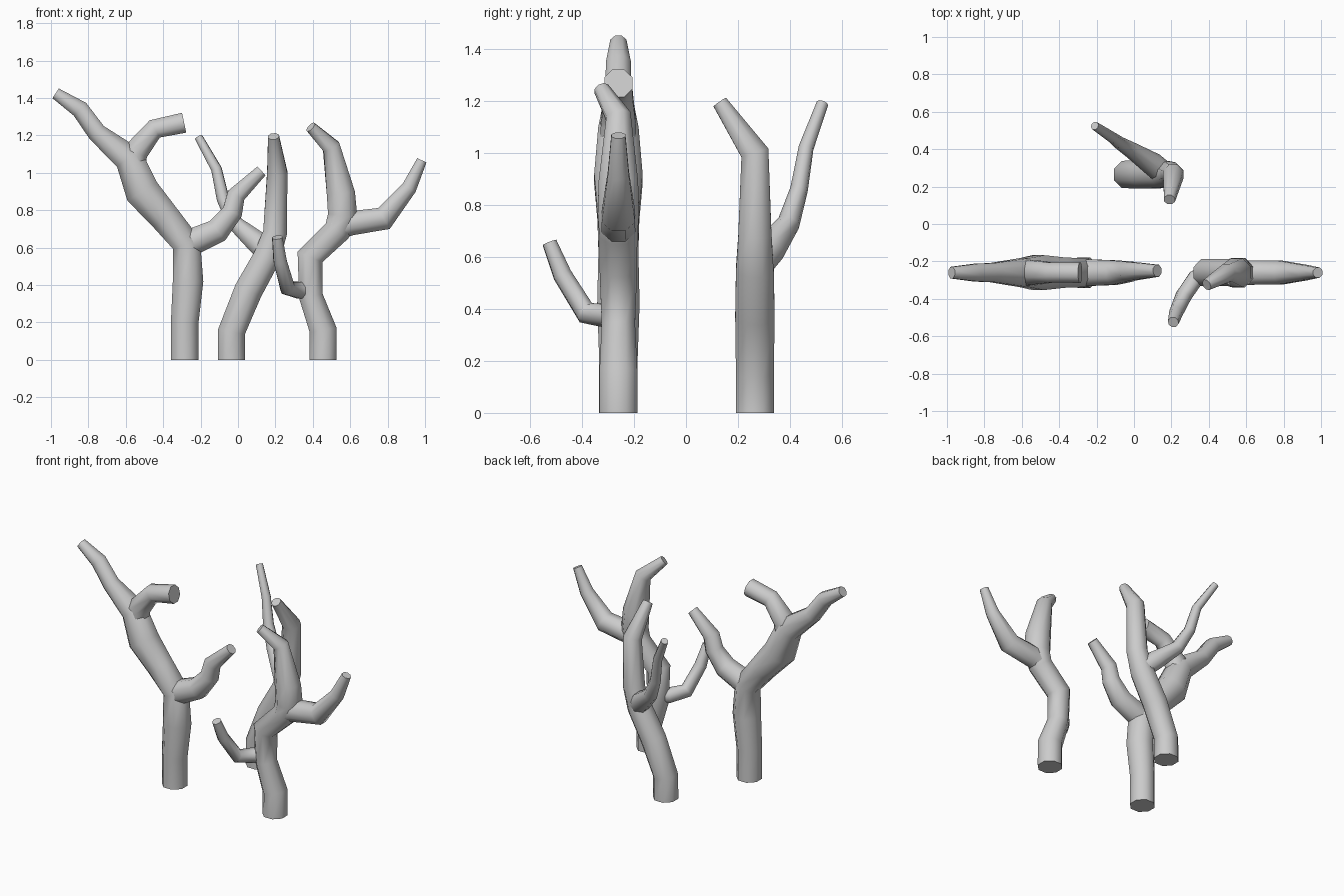
import bpy, bmesh, math
from mathutils import Vector

SIDES = 8


def tube(bm, pts):
    """Capped tapering tube through (x, y, z, radius) points."""
    pos = [Vector(p[:3]) for p in pts]
    rings = []
    u = Vector((0, 1, 0))
    for i, p in enumerate(pos):
        t = Vector()
        if i > 0:
            t += (p - pos[i - 1]).normalized()
        if i < len(pos) - 1:
            t += (pos[i + 1] - p).normalized()
        t.normalize()
        u = (u - t * u.dot(t)).normalized()
        v = t.cross(u)
        ring = []
        for k in range(SIDES):
            a = 2 * math.pi * (k + 0.5) / SIDES
            ring.append(bm.verts.new(p + (u * math.cos(a) + v * math.sin(a)) * pts[i][3] * 1.05))
        rings.append(ring)
    for a, b in zip(rings, rings[1:]):
        for k in range(SIDES):
            n = (k + 1) % SIDES
            bm.faces.new((a[k], a[n], b[n], b[k]))
    bm.faces.new(rings[0][::-1])
    bm.faces.new(rings[-1])


def tree(name, limbs):
    bm = bmesh.new()
    for limb in limbs:
        tube(bm, limb)
    bmesh.ops.recalc_face_normals(bm, faces=bm.faces)
    me = bpy.data.meshes.new(name)
    bm.to_mesh(me)
    bm.free()
    ob = bpy.data.objects.new(name, me)
    bpy.context.collection.objects.link(ob)
    bpy.ops.object.select_all(action='DESELECT')
    bpy.context.view_layer.objects.active = ob
    ob.select_set(True)
    bpy.ops.object.shade_smooth_by_angle(angle=math.radians(60))


Y = -0.26

# left tree: trunk to upper left tip, upper right stub, lower right branch
tree("left_tree", [
    [(-.285, Y, 0, .076), (-.285, Y, .2, .076), (-.267, Y, .42, .084), (-.275, Y, .62, .079),
     (-.39, Y, .76, .083), (-.512, Y, .90, .096), (-.585, Y, 1.08, .08), (-.755, Y, 1.215, .053),
     (-.845, Y, 1.34, .049), (-.975, Y, 1.425, .032)],
    [(-.56, Y, 1.02, .07), (-.55, Y, 1.11, .07), (-.445, Y, 1.235, .055), (-.288, Y, 1.268, .056)],
    [(-.30, Y, .60, .07), (-.235, Y, .635, .073), (-.11, Y, .69, .068), (-.03, Y + .005, .79, .056),
     (-.01, Y + .007, .88, .051), (.125, Y + .01, 1.01, .033)],
])

# back tree: trunk leaning right, forward tip, long branch to the back left
tree("back_tree", [
    [(-.035, .265, 0, .075), (-.035, .265, .15, .075), (.055, .265, .37, .078),
     (.155, .265, .55, .075), (.198, .265, .68, .066), (.21, .265, 1.0, .056), (.19, .13, 1.195, .03)],
    [(.16, .27, .57, .06), (.10, .32, .63, .06), (-.015, .395, .73, .042), (-.08, .435, .86, .033),
     (-.115, .462, 1.02, .028), (-.21, .525, 1.19, .022)],
])

# right tree: trunk to middle tip, right branch, small front branch
tree("right_tree", [
    [(.455, Y, 0, .075), (.455, Y, .16, .075), (.39, Y, .34, .066), (.385, Y, .55, .074),
     (.53, Y, .69, .075), (.56, Y, .77, .082), (.55, Y, .89, .078), (.498, Y, 1.14, .049),
     (.388, -.325, 1.245, .03)],
    [(.51, Y, .70, .068), (.60, Y, .73, .067), (.78, Y, .756, .066), (.915, Y, .92, .042),
     (.983, Y, 1.067, .028)],
    [(.40, Y, .37, .045), (.33, -.29, .372, .046), (.265, -.385, .385, .042), (.225, -.475, .53, .036),
     (.21, -.525, .655, .028)],
])
